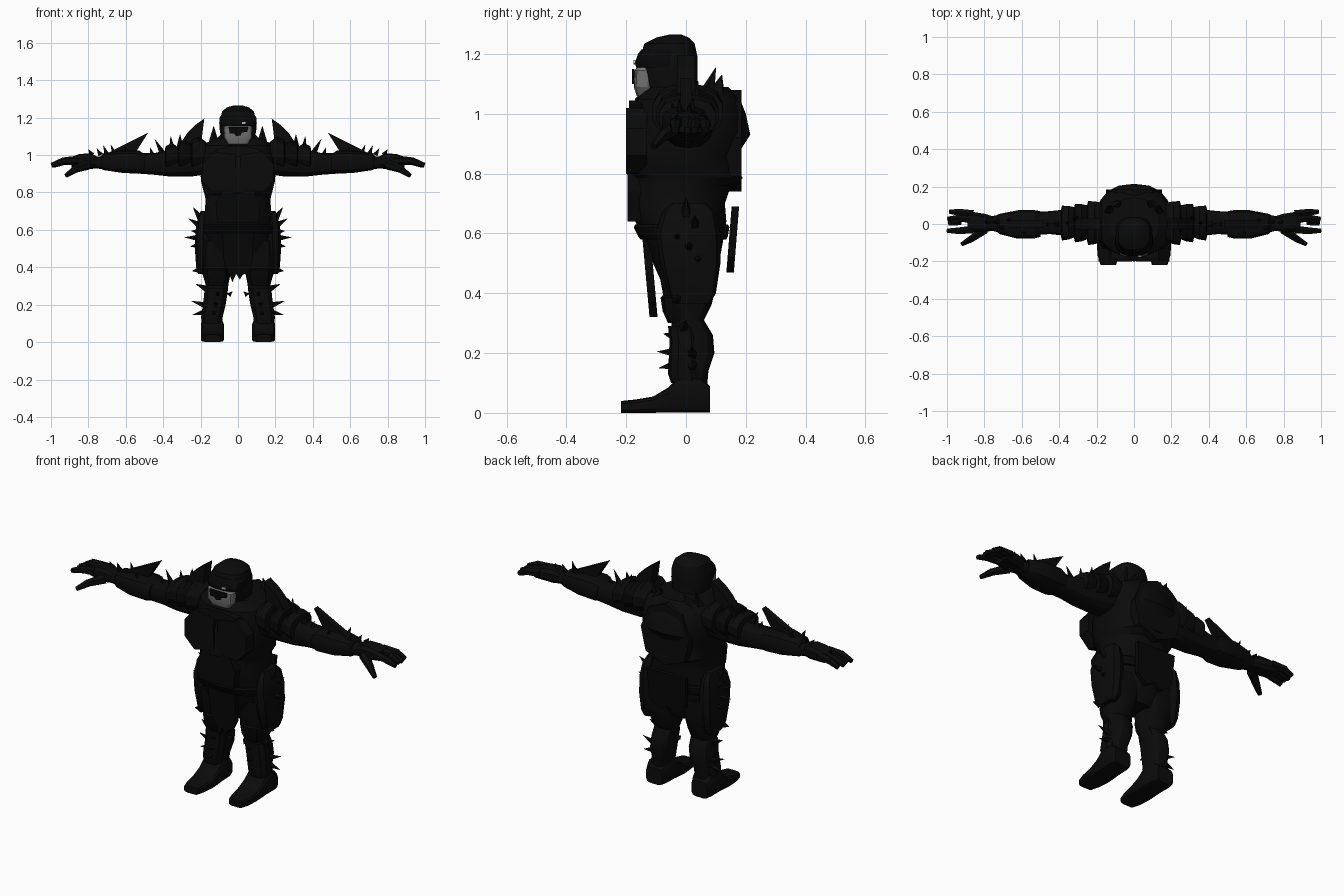
import bpy, bmesh, math
from mathutils import Vector, Matrix


def material(name, r, g, b):
    m = bpy.data.materials.new(name)
    m.diffuse_color = (r, g, b, 1)
    return m


BLACK = material("black armour", .0032, .0032, .0032)
SOOT = material("soot trim", .0022, .0022, .0022)
GREY = material("grey mask", .17, .17, .17)
PALE = material("pale eye", .5, .5, .5)


def finish(name, bm, mat, mirror=False, smooth=True):
    bmesh.ops.recalc_face_normals(bm, faces=bm.faces)
    me = bpy.data.meshes.new(name)
    bm.to_mesh(me)
    bm.free()
    me.materials.append(mat)
    ob = bpy.data.objects.new(name, me)
    bpy.context.collection.objects.link(ob)
    if mirror:
        ob.modifiers.new("Mirror", 'MIRROR').use_mirror_merge = False
    if smooth:
        bpy.ops.object.select_all(action='DESELECT')
        ob.select_set(True)
        bpy.context.view_layer.objects.active = ob
        bpy.ops.object.shade_smooth_by_angle(angle=math.radians(28))
    return ob


def loft(name, axis, rings, mat=BLACK, n=14, p=2.6, mirror=False):
    """Rings are (position on axis, low and high of the 1st other axis, low and high of the 2nd)."""
    bm = bmesh.new()
    loops = []
    for t, a0, a1, b0, b1 in rings:
        loop = []
        for i in range(n):
            w = 2 * math.pi * (i + .5) / n
            c, s = math.cos(w), math.sin(w)
            a = (a0 + a1) / 2 + (a1 - a0) / 2 * math.copysign(abs(c) ** (2 / p), c)
            b = (b0 + b1) / 2 + (b1 - b0) / 2 * math.copysign(abs(s) ** (2 / p), s)
            co = {'x': (t, a, b), 'y': (a, t, b), 'z': (a, b, t)}[axis]
            loop.append(bm.verts.new(co))
        loops.append(loop)
    for l0, l1 in zip(loops, loops[1:]):
        for i in range(n):
            j = (i + 1) % n
            bm.faces.new((l0[i], l0[j], l1[j], l1[i]))
    bm.faces.new(loops[0])
    bm.faces.new(loops[-1])
    return finish(name, bm, mat, mirror)


def cones(name, items, mat=BLACK, n=5, mirror=True):
    """Tapered rods or spikes, each (start, end, start radius, end radius)."""
    bm = bmesh.new()
    for p0, p1, r0, r1 in items:
        a, b = Vector(p0), Vector(p1)
        d = b - a
        mtx = Matrix.Translation((a + b) / 2) @ d.to_track_quat('Z', 'Y').to_matrix().to_4x4()
        bmesh.ops.create_cone(bm, cap_ends=True, segments=n, radius1=r0, radius2=r1,
                              depth=d.length, matrix=mtx)
    return finish(name, bm, mat, mirror, smooth=False)


def slab(name, pts, y0, y1, mat=BLACK, mirror=False, lean=0):
    """An (x, z) outline extruded from y0 to y1; lean moves it in y with height."""
    bm = bmesh.new()
    zm = min(z for _, z in pts)
    f, b = ([bm.verts.new((x, y + lean * (z - zm), z)) for x, z in pts] for y in (y0, y1))
    bm.faces.new(f)
    bm.faces.new(b)
    for i in range(len(pts)):
        j = (i + 1) % len(pts)
        bm.faces.new((f[i], f[j], b[j], b[i]))
    return finish(name, bm, mat, mirror, smooth=False)


# Torso with chest, belly, back hump and pelvis
loft("torso", 'z', [
    (.41, -.08, .08, -.07, .08), (.50, -.18, .18, -.11, .11), (.58, -.195, .195, -.14, .125),
    (.64, -.19, .19, -.17, .135), (.70, -.18, .18, -.185, .13), (.76, -.175, .175, -.18, .15),
    (.785, -.18, .18, -.185, .19), (.80, -.185, .185, -.20, .18), (.86, -.20, .20, -.195, .17),
    (.93, -.205, .205, -.195, .215), (1.0, -.205, .205, -.175, .20),
    (1.05, -.19, .19, -.17, .18), (1.09, -.13, .13, -.13, .14)], n=18, p=2.4)
loft("belt", 'z', [(.58, -.20, .20, -.152, .135), (.59, -.205, .205, -.16, .14),
                   (.62, -.2, .2, -.175, .145), (.63, -.19, .19, -.17, .14)], SOOT, n=18)
slab("breastplate", [(.01, .83), (.13, .80), (.19, .86), (.19, .95), (.13, 1.02), (.01, 1.0)],
     -.2, -.13, mirror=True)
slab("belly_plate", [(-.11, .64), (.11, .64), (.12, .74), (.07, .83), (0, .86), (-.07, .83), (-.12, .74)],
     -.195, -.12, SOOT)
slab("back_plate", [(0, .74), (.12, .79), (.15, .92), (.1, 1.04), (0, 1.08)], .12, .185, mirror=True)
slab("collar_guard", [(-.1, .99), (.1, .99), (.12, 1.03), (.05, 1.045), (-.05, 1.045), (-.12, 1.03)],
     -.19, -.1)

# Helmet, brow and jaw
loft("helmet", 'z', [
    (1.03, -.08, .08, -.13, .05), (1.08, -.09, .09, -.14, .04), (1.14, -.1, .1, -.155, .04),
    (1.19, -.098, .098, -.155, .04), (1.235, -.085, .085, -.14, .03), (1.255, -.06, .06, -.1, .01),
    (1.265, -.025, .025, -.055, -.015)], n=16, p=2.7)
loft("brow_band", 'z', [(1.155, -.1, .1, -.168, .0), (1.17, -.102, .102, -.172, 0),
                        (1.20, -.1, .1, -.162, 0), (1.215, -.09, .09, -.15, 0)], SOOT, n=16)
loft("face_mask", 'z', [(1.06, -.055, .055, -.165, -.11), (1.09, -.075, .075, -.175, -.11),
                        (1.145, -.078, .078, -.172, -.11), (1.155, -.07, .07, -.165, -.11)],
     GREY, n=16, p=4)
slab("nose_gap", [(-.05, 1.15), (-.045, 1.115), (-.02, 1.115), (-.01, 1.1), (.015, 1.105),
                  (.02, 1.12), (.05, 1.125), (.055, 1.15)], -.181, -.172, SOOT)
slab("eye", [(.02, 1.165), (.045, 1.168), (.04, 1.18), (.022, 1.176)], -.176, -.168, PALE)

# Arms and layered armour
loft("arm", 'x', [
    (.15, -.09, .10, .90, 1.07), (.25, -.075, .09, .885, 1.06), (.36, -.065, .08, .885, 1.03),
    (.45, -.055, .07, .895, 1.01), (.52, -.06, .065, .90, 1.01), (.60, -.07, .07, .905, 1.01),
    (.68, -.055, .06, .92, 1.0), (.77, -.035, .04, .93, .99)], mirror=True)
for i, (x, w) in enumerate([(.17, .115), (.24, .10), (.31, .09)]):
    top = 1.10 - .018 * i
    loft(f"shoulder_plate_{i + 1}", 'x', [
        (x, -w + .02, w, .95, top - .03), (x + .04, -w + .005, w + .008, .93, top),
        (x + .075, -w, w + .01, .925, top - .015), (x + .08, -w + .02, w - .01, .94, top - .03)],
        SOOT if i == 1 else BLACK, mirror=True)
loft("forearm_guard", 'x', [(.50, -.07, .07, .91, 1.005), (.53, -.078, .075, .90, 1.025),
                            (.62, -.08, .075, .905, 1.025), (.72, -.055, .055, .92, 1.01),
                            (.73, -.045, .05, .925, 1.0)], p=3, mirror=True)

# Hands
loft("palm", 'x', [(.75, -.035, .04, .93, .99), (.79, -.045, .055, .925, 1.01),
                   (.85, -.045, .065, .93, 1.005), (.89, -.04, .07, .935, .99)], n=10, mirror=True)
cones("fingers", [((.86, y0, .972), (.94, y1, .967), .024, .02) for y0, y1 in
                  ((.053, .064), (.022, .033), (-.03, -.036))] +
      [((.93, y0, .968), (t, y1, .945), .021, .013) for y0, y1, t in
       ((.062, .066, .985), (.032, .028, .995), (.012, .004, .99), (-.036, -.036, .998))] +
      [((.80, -.03, .95), (.87, -.08, .925), .028, .02),
       ((.865, -.077, .928), (.92, -.108, .89), .021, .012)], n=6)

# Spikes on shoulders, arms, hips and shins
slab("shoulder_blade", [(.2, 1.03), (.31, 1.06), (.27, 1.12), (.23, 1.16), (.18, 1.195), (.19, 1.12)],
     -.03, .03, mirror=True)
slab("elbow_blade", [(.74, .985), (.66, 1.03), (.48, 1.12), (.55, 1.01), (.6, .98)],
     -.018, .018, mirror=True)
cones("shoulder_spikes", [
    ((.13, .07, 1.06), (.13, .1, 1.155), .03, .001), ((.1, .1, 1.06), (.07, .12, 1.13), .035, .001),
    ((.35, 0, 1.02), (.36, .01, 1.10), .02, .001), ((.40, 0, 1.0), (.445, 0, 1.085), .02, .001),
    ((.31, .03, 1.04), (.31, .04, 1.11), .02, .001), ((.46, 0, 1.0), (.47, 0, 1.04), .015, .001)])
cones("forearm_spikes", [
    ((x, y, 1.0), (x + .02, y * 1.2, z), .015, .001) for x, y, z in
    ((.66, .02, 1.055), (.70, -.02, 1.05), (.735, .01, 1.035), (.58, -.04, 1.04), (.78, .01, 1.03))])
cones("hip_spikes", [
    ((.20, y, z), (x, y, z + dz), .022, .001) for x, y, z, dz in
    ((.24, 0, .66, .06), (.265, .03, .62, .04), (.25, -.03, .585, .01), (.285, .01, .555, .005),
     (.255, .04, .52, -.01), (.245, -.03, .385, -.005))])
cones("shin_spikes", [
    ((.16, .02, .19), (.25, .02, .22), .022, .001), ((.17, .02, .16), (.245, .02, .145), .02, .001),
    ((.16, -.01, .28), (.225, 0, .31), .022, .001),
    ((.12, -.03, .2), (.12, -.095, .205), .02, .001), ((.13, -.03, .16), (.13, -.09, .15), .02, .001),
    ((.11, -.03, .25), (.11, -.075, .265), .02, .001), ((.05, 0, .25), (.03, 0, .27), .015, .001)])

# Legs, knees and boots
loft("leg", 'z', [
    (.08, .085, .185, -.04, .07), (.14, .08, .18, -.045, .075), (.20, .065, .18, -.045, .095),
    (.26, .055, .175, -.045, .09), (.31, .05, .175, -.05, .06), (.36, .04, .19, -.07, .085),
    (.44, .025, .205, -.085, .105), (.54, .01, .21, -.10, .11)], mirror=True)
loft("knee_guard", 'z', [(.30, .06, .17, -.06, .04), (.34, .045, .185, -.078, .06),
                         (.385, .04, .19, -.085, .06), (.40, .05, .18, -.07, .05)], SOOT, n=10, mirror=True)
loft("shin_guard", 'z', [(.10, .085, .195, -.05, .05), (.13, .08, .2, -.06, .05),
                         (.24, .06, .185, -.055, .05), (.29, .055, .18, -.06, .04)], n=10, mirror=True)
loft("boot", 'y', [
    (-.218, .095, .18, 0, .04), (-.17, .08, .195, 0, .045), (-.11, .073, .2, 0, .055),
    (-.06, .073, .2, 0, .085), (-.02, .075, .2, 0, .125), (.05, .078, .2, 0, .12),
    (.08, .09, .19, 0, .09)], n=12, p=4.5, mirror=True)

# Hip plates and hanging cloths
loft("hip_plate", 'z', [
    (.365, .17, .215, -.03, .08), (.40, .15, .225, -.06, .10), (.5, .14, .232, -.085, .115),
    (.60, .14, .228, -.10, .115), (.67, .15, .215, -.08, .10), (.70, .16, .20, -.05, .07)],
    n=10, p=3, mirror=True)
slab("front_cloth", [(-.085, .60), (-.075, .42), (-.045, .36), (-.03, .32), (-.01, .365), (.01, .335),
                     (.025, .36), (.05, .37), (.075, .42), (.085, .60)], -.122, -.095, SOOT, lean=-.09)
slab("back_cloth", [(-.12, .69), (-.11, .52), (-.05, .47), (0, .5), (.05, .47), (.11, .52), (.12, .69)],
     .135, .16, SOOT, lean=.08)
